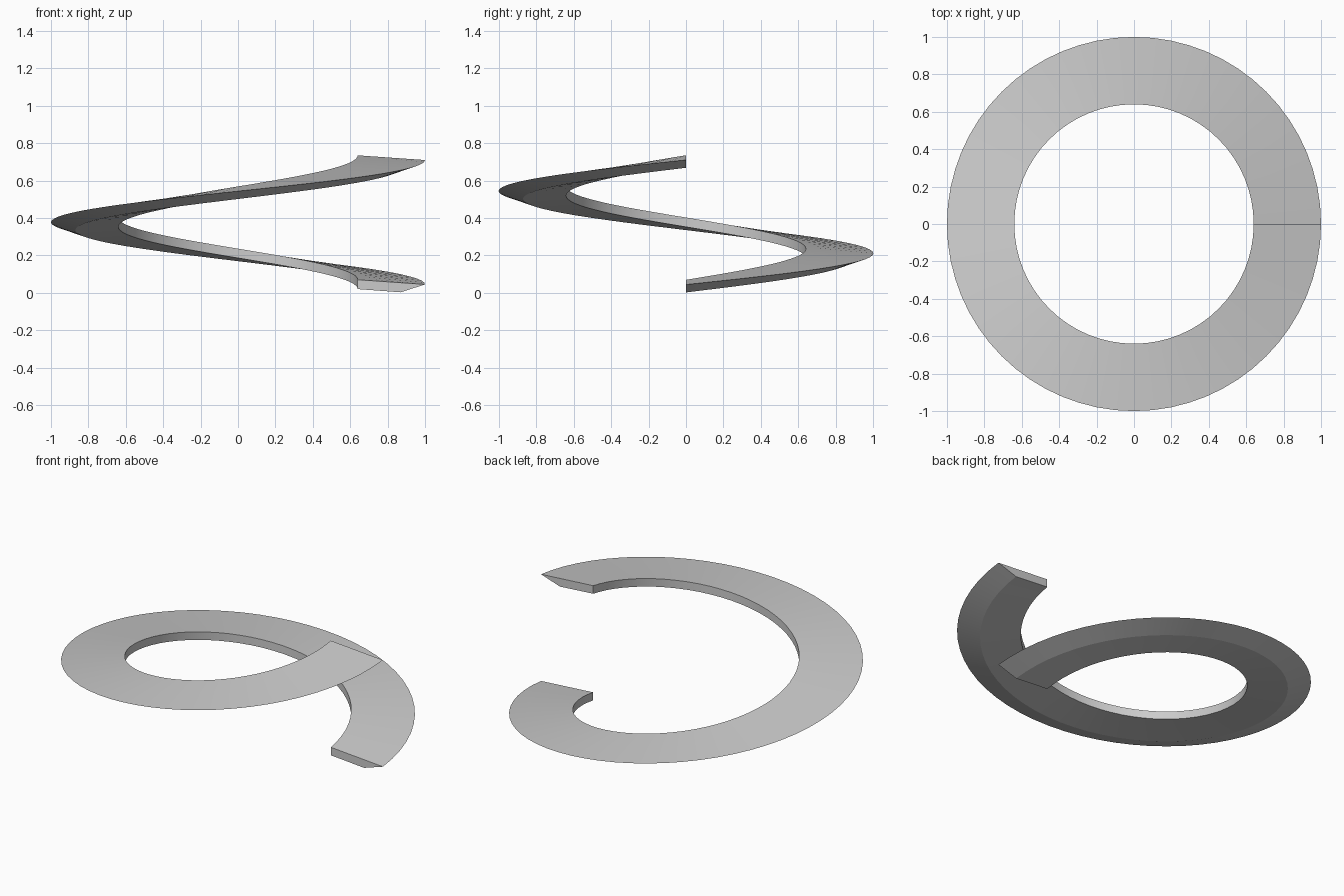
import bpy, bmesh
from math import cos, sin, pi, radians

if "Cube" in bpy.data.objects:
    bpy.data.objects.remove(bpy.data.objects["Cube"])

# Blade cross-section as (radius, height), swept one full turn
PROFILE = [(0.64, 0.07), (0.64, 0.02), (0.87, 0.003), (1.0, 0.045)]
PITCH = 0.665
STEPS = 64

bm = bmesh.new()
rings = []
for i in range(STEPS + 1):
    a = 2 * pi * i / STEPS
    rise = PITCH * i / STEPS
    rings.append([bm.verts.new((r * cos(a), r * sin(a), z + rise)) for r, z in PROFILE])

# Skin between neighbouring sections
n = len(PROFILE)
for p, q in zip(rings, rings[1:]):
    for k in range(n):
        m = (k + 1) % n
        bm.faces.new((p[k], p[m], q[m], q[k]))

# End caps
bm.faces.new(rings[0])
bm.faces.new(rings[-1][::-1])
bmesh.ops.recalc_face_normals(bm, faces=bm.faces)

mesh = bpy.data.meshes.new("helical_blade")
bm.to_mesh(mesh)
bm.free()
blade = bpy.data.objects.new("helical_blade", mesh)
bpy.context.collection.objects.link(blade)

bpy.context.view_layer.objects.active = blade
blade.select_set(True)
bpy.ops.object.shade_smooth_by_angle(angle=radians(20))
